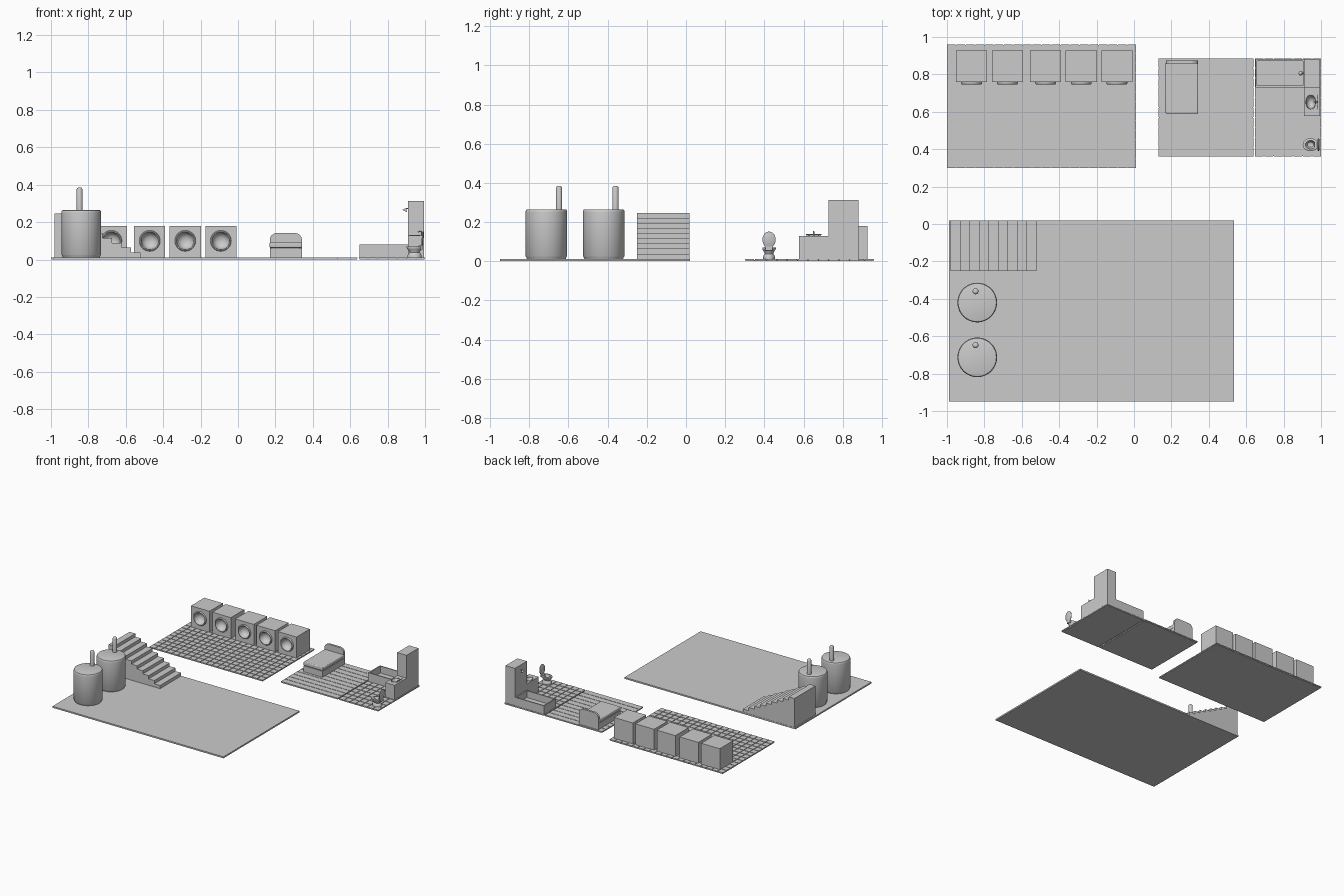
import bpy, bmesh
from math import pi, radians, cos, sin
from mathutils import Matrix

if "Cube" in bpy.data.objects:
    bpy.data.objects.remove(bpy.data.objects["Cube"])

F = 0.012  # finished floor level


def finish(name, bm, smooth=False, bevel=0):
    bmesh.ops.recalc_face_normals(bm, faces=bm.faces)
    me = bpy.data.meshes.new(name)
    bm.to_mesh(me)
    bm.free()
    ob = bpy.data.objects.new(name, me)
    bpy.context.collection.objects.link(ob)
    if bevel:
        m = ob.modifiers.new("bevel", 'BEVEL')
        m.width, m.segments = bevel, 3
    if smooth:
        bpy.ops.object.select_all(action='DESELECT')
        ob.select_set(True)
        bpy.context.view_layer.objects.active = ob
        bpy.ops.object.shade_smooth_by_angle(angle=radians(40))
    return ob


def add_box(bm, x0, x1, y0, y1, z0, z1):
    m = Matrix.Translation(((x0+x1)/2, (y0+y1)/2, (z0+z1)/2)) @ Matrix.Diagonal((x1-x0, y1-y0, z1-z0, 1))
    return bmesh.ops.create_cube(bm, size=1, matrix=m)['verts']


def box(name, *b, bevel=0):
    bm = bmesh.new()
    add_box(bm, *b)
    return finish(name, bm, bevel > 0, bevel)


def lathe(name, pts, loc, rot=(0, 0, 0), scale=(1, 1, 1), steps=40):
    bm = bmesh.new()
    vs = [bm.verts.new((r, 0, h)) for r, h in pts]
    es = [bm.edges.new(p) for p in zip(vs, vs[1:])]
    bmesh.ops.spin(bm, geom=vs+es, cent=(0, 0, 0), axis=(0, 0, 1), angle=2*pi, steps=steps)
    bmesh.ops.remove_doubles(bm, verts=bm.verts, dist=1e-5)
    ob = finish(name, bm, True)
    ob.location, ob.rotation_euler, ob.scale = loc, rot, scale
    return ob


def tube(name, pts, r):
    cu = bpy.data.curves.new(name, 'CURVE')
    cu.dimensions, cu.bevel_depth, cu.bevel_resolution, cu.use_fill_caps = '3D', r, 3, True
    sp = cu.splines.new('POLY')
    sp.points.add(len(pts)-1)
    for p, c in zip(sp.points, pts):
        p.co = (*c, 1)
    ob = bpy.data.objects.new(name, cu)
    bpy.context.collection.objects.link(ob)


def prism(name, pts, y0, y1):
    # extrude an x-z outline along y
    bm = bmesh.new()
    f = bm.faces.new([bm.verts.new((x, y0, z)) for x, z in pts])
    r = bmesh.ops.extrude_face_region(bm, geom=[f])
    vs = [v for v in r['geom'] if isinstance(v, bmesh.types.BMVert)]
    bmesh.ops.translate(bm, verts=vs, vec=(0, y1-y0, 0))
    return finish(name, bm)


def cut(ob, cutter):
    cutter.hide_render = True
    m = ob.modifiers.new("cut", 'BOOLEAN')
    m.operation, m.solver, m.object = 'DIFFERENCE', 'EXACT', cutter
    bpy.ops.object.select_all(action='DESELECT')
    bpy.context.view_layer.objects.active = ob
    ob.select_set(True)
    bpy.ops.object.modifier_apply(modifier=m.name)
    bpy.data.objects.remove(cutter)


def tiled_floor(name, x0, x1, y0, y1, nx, ny, gap):
    g = 0.003
    box(name+"_slab", x0+g, x1-g, y0+g, y1-g, 0, 0.007)
    bm = bmesh.new()
    dx, dy = (x1-x0+gap)/nx, (y1-y0+gap)/ny
    for i in range(nx):
        for j in range(ny):
            a, b = x0+i*dx, y0+j*dy
            add_box(bm, a, a+dx-gap, b, b+dy-gap, 0.005, F)
    finish(name+"_tops", bm)


# floors
box("basement_floor", -0.99, 0.535, -0.95, 0.02, 0, F)
tiled_floor("laundry_tiles", -1.0, 0.01, 0.30, 0.96, 20, 13, 0.005)
tiled_floor("bedroom_planks", 0.13, 0.638, 0.36, 0.885, 1, 10, 0.004)
tiled_floor("bathroom_tiles", 0.647, 1.0, 0.36, 0.885, 7, 10, 0.005)

# staircase
n, x0, x1, top = 9, -0.98, -0.52, 0.245
w, h = (x1-x0)/n, (top-F)/n
outline = [(x1, F-0.004), (x0, F-0.004)]
for i in range(n):
    z = top-i*h
    outline += [(x0+i*w, z), (x0+(i+1)*w, z)]
prism("staircase", outline, -0.25, 0.018)

# water tanks with a pipe each
tank = [(0, 0.008), (0.098, 0.008), (0.102, 0.02), (0.106, 0.026), (0.106, 0.25),
        (0.105, 0.258), (0.102, 0.263), (0.096, 0.265), (0, 0.265)]
pipe = [(0, 0.255), (0.016, 0.255), (0.016, 0.374), (0.013, 0.381), (0.008, 0.385), (0, 0.385)]
for k, (ty, py) in enumerate([(-0.42, -0.36), (-0.713, -0.648)]):
    lathe(f"water_tank_{k}", tank, (-0.838, ty, 0), steps=48)
    lathe(f"tank_pipe_{k}", pipe, (-0.847, py, 0), steps=20)

# washing machines: body with a round opening, ring and drum
door = [(0.056, -0.004), (0.056, 0.007), (0.053, 0.011), (0.048, 0.011), (0.045, 0.006),
        (0.043, -0.006), (0.036, -0.02), (0.022, -0.03), (0, -0.034)]
for k, cx in enumerate([-0.868, -0.677, -0.472, -0.282, -0.092]):
    body = box(f"washer_body_{k}", cx-0.083, cx+0.083, 0.758, 0.928, F-0.002, 0.18)
    cut(body, lathe("opening_cutter", [(0, -0.05), (0.05, -0.05), (0.05, 0.05), (0, 0.05)],
                    (cx, 0.758, 0.1), (pi/2, 0, 0)))
    lathe(f"washer_door_{k}", door, (cx, 0.758, 0.1), (pi/2, 0, 0))

# bed
box("bed_base", 0.171, 0.341, 0.592, 0.865, F-0.002, 0.06)
box("mattress", 0.169, 0.343, 0.59, 0.865, 0.063, 0.092, bevel=0.006)
box("mattress_support", 0.18, 0.33, 0.60, 0.86, 0.05, 0.07)
r = 0.038
arch = [(0.17, F-0.002)]
for cx, a0 in ((0.17+r, pi), (0.342-r, pi/2)):
    arch += [(cx+r*cos(a0-t*pi/16), 0.142-r+r*sin(a0-t*pi/16)) for t in range(9)]
arch.append((0.342, F-0.002))
prism("headboard", arch, 0.858, 0.875)

# bathtub, hollowed from the top
bm = bmesh.new()
add_box(bm, 0.649, 0.912, 0.73, 0.882, F-0.002, 0.08)
topf = max(bm.faces, key=lambda f: f.calc_center_median().z)
bmesh.ops.inset_region(bm, faces=[topf], thickness=0.013)
ext = bmesh.ops.extrude_face_region(bm, geom=[topf])
vs = [v for v in ext['geom'] if isinstance(v, bmesh.types.BMVert)]
bmesh.ops.delete(bm, geom=[topf], context='FACES')
bmesh.ops.translate(bm, verts=vs, vec=(0, 0, -0.055))
finish("bathtub", bm)

# shower wall and shower head
box("shower_wall", 0.91, 0.994, 0.728, 0.88, F-0.002, 0.312)
tube("shower_arm", [(0.915, 0.806, 0.272), (0.902, 0.806, 0.274), (0.895, 0.806, 0.268)], 0.003)
lathe("shower_head", [(0, 0.012), (0.004, 0.01), (0.012, 0), (0.012, -0.003), (0, -0.003)],
      (0.892, 0.806, 0.262), (0, radians(25), 0), steps=20)

# washstand with oval basin and tap
stand = box("washstand", 0.91, 0.994, 0.577, 0.728, F-0.002, 0.128)
bowl = [(0, -0.03), (0.5, -0.026), (0.85, -0.014), (1, 0), (1, 0.02), (0, 0.02)]
cut(stand, lathe("basin_cutter", bowl, (0.945, 0.652, 0.128), scale=(0.024, 0.034, 1)))
lathe("basin_rim", [(0.96, -0.003), (0.98, 0.003), (1.08, 0.003), (1.12, -0.002)],
      (0.945, 0.652, 0.128), scale=(0.025, 0.035, 1))
tube("basin_tap", [(0.982, 0.652, 0.12), (0.982, 0.652, 0.15), (0.972, 0.652, 0.152), (0.962, 0.652, 0.146)], 0.003)
for s in (-1, 1):
    tube("tap_handle", [(0.982, 0.652+s*0.025, 0.12), (0.982, 0.652+s*0.025, 0.137)], 0.003)
tube("tap_bar", [(0.982, 0.612, 0.136), (0.982, 0.692, 0.136)], 0.002)

# toilet: pedestal bowl, hinge block and raised lid
bowl = [(0, 0.008), (0.031, 0.008), (0.031, 0.022), (0.027, 0.032), (0.022, 0.038), (0.024, 0.045),
        (0.031, 0.054), (0.035, 0.063), (0.035, 0.069), (0.032, 0.071), (0.023, 0.071),
        (0.021, 0.064), (0.014, 0.05), (0, 0.045)]
lathe("toilet_bowl", bowl, (0.944, 0.424, 0), scale=(1.2, 0.98, 1), steps=32)
box("toilet_hinge", 0.965, 0.988, 0.406, 0.442, 0.055, 0.074)
lathe("toilet_lid", [(0, -0.004), (0.9, -0.004), (1, -0.002), (1, 0.002), (0.9, 0.004), (0, 0.004)],
      (0.986, 0.424, 0.11), (0, radians(94), 0), (0.041, 0.034, 1), steps=32)
